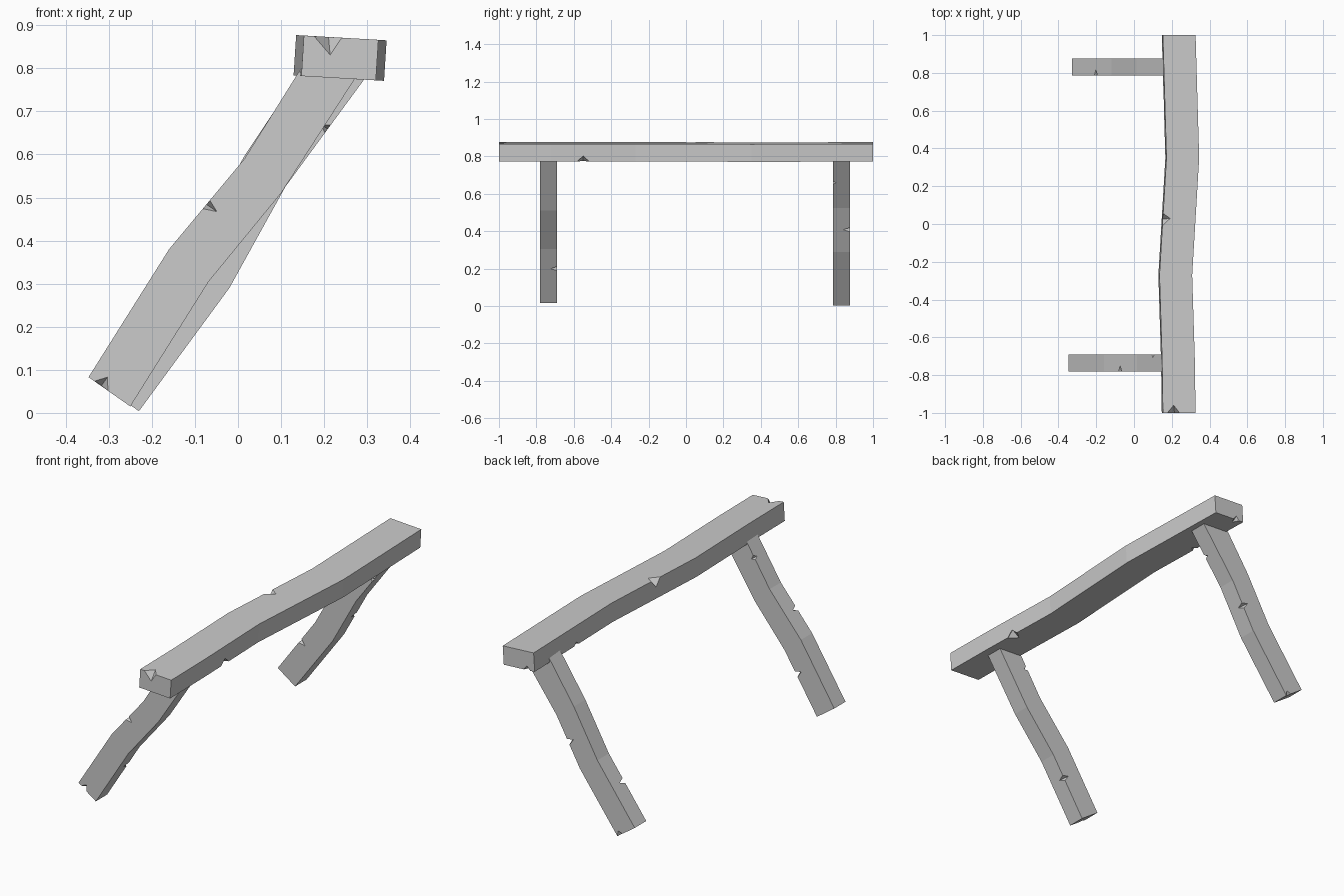
import bpy, bmesh
from mathutils import Vector

cube = bpy.data.objects.get("Cube")
if cube:
    bpy.data.objects.remove(cube, do_unlink=True)

grey = bpy.data.materials.new("pale grey wood")
grey.use_nodes = True
grey.diffuse_color = (0.6, 0.6, 0.6, 1)
grey.node_tree.nodes["Principled BSDF"].inputs["Base Color"].default_value = (0.6, 0.6, 0.6, 1)


def add_object(name, bm):
    bmesh.ops.recalc_face_normals(bm, faces=bm.faces)
    mesh = bpy.data.meshes.new(name)
    bm.to_mesh(mesh)
    bm.free()
    mesh.materials.append(grey)
    obj = bpy.data.objects.new(name, mesh)
    bpy.context.collection.objects.link(obj)
    return obj


def timber(name, rings):
    """Skin a list of four-cornered rings into a bent timber."""
    bm = bmesh.new()
    loops = [[bm.verts.new(p) for p in ring] for ring in rings]
    for a, b in zip(loops, loops[1:]):
        for i in range(4):
            j = (i + 1) % 4
            bm.faces.new((a[i], a[j], b[j], b[i]))
    bm.faces.new(loops[0])
    bm.faces.new(loops[-1])
    return add_object(name, bm)


def chip(obj, notches):
    """Cut pointed chips: each is a centre and three half-axes of an octahedron."""
    bm = bmesh.new()
    for centre, *axes in notches:
        c = Vector(centre)
        tips = [bm.verts.new(c + s * Vector(a)) for a in axes for s in (1, -1)]
        for x in tips[0:2]:
            for y in tips[2:4]:
                for z in tips[4:6]:
                    bm.faces.new((x, y, z))
    cutter = add_object(obj.name + "_chips", bm)
    cutter.hide_render = True
    mod = obj.modifiers.new("chips", "BOOLEAN")
    mod.operation = "DIFFERENCE"
    mod.solver = "EXACT"
    mod.object = cutter
    bpy.context.view_layer.objects.active = obj
    bpy.ops.object.modifier_apply(modifier=mod.name)
    bpy.data.objects.remove(cutter, do_unlink=True)


# Top beam: slightly tilted section, swaying sideways along its length
section = [(0.153, 0.876), (0.326, 0.866), (0.32, 0.772), (0.147, 0.782)]
sway = [(-1, 0), (-0.72, -0.004), (-0.27, -0.018), (0.35, 0.019), (1, 0)]
beam = timber("top_beam", [[(x + s, y, z - 0.06 * s) for x, z in section] for y, s in sway])
chip(beam, [
    ((0.21, -1, 0.874), (0.033, 0, 0), (0, 0.042, 0), (-0.004, 0, 0.043)),
    ((0.15, 0.025, 0.877), (0, 0.035, 0), (0.045, 0.005, 0), (0, 0, 0.04)),
    ((0.308, -0.55, 0.772), (0, 0.035, 0), (0.045, 0, 0), (0, 0, 0.033)),
    ((0.19, 1, 0.78), (0.018, 0, 0), (0, 0.03, 0), (0, 0, 0.02)),
    ((0.156, 0.65, 0.782), (0, 0.02, 0), (0.03, 0, 0), (0, 0, 0.016)),
])


# Legs: crooked side outlines extruded through the thickness
def leg(name, y0, y1, left, right):
    return timber(name, [[(a[0], y0, a[1]), (b[0], y0, b[1]), (b[0], y1, b[1]), (a[0], y1, a[1])]
                         for a, b in zip(left, right)])


def edge_chip(x, y, z, size, depth):
    """A chip on a long leg edge, running with the slope of the leg."""
    return ((x, y, z), (0.57 * size, 0, 0.82 * size), (0, depth, 0), (0.82 * depth, 0, -0.57 * depth))


front_leg = leg("front_leg", -0.78, -0.69,
                [(-0.347, 0.083), (-0.16, 0.38), (0.015, 0.59), (0.165, 0.83)],
                [(-0.25, 0.015), (-0.068, 0.305), (0.1, 0.51), (0.287, 0.8)])
chip(front_leg, [
    edge_chip(-0.076, -0.78, 0.486, 0.014, 0.033),
    edge_chip(0.1, -0.69, 0.727, 0.012, 0.02),
    edge_chip(-0.135, -0.69, 0.2, 0.014, 0.033),
    ((-0.317, -0.78, 0.063), (0.015, 0, -0.011), (0, 0.03, 0), (0.014, 0, 0.02)),
])

back_leg = leg("back_leg", 0.785, 0.877,
               [(-0.327, 0.072), (-0.118, 0.358), (0.014, 0.595), (0.17, 0.83)],
               [(-0.23, 0.004), (-0.02, 0.29), (0.11, 0.525), (0.312, 0.8)])
chip(back_leg, [
    edge_chip(0.045, 0.877, 0.408, 0.014, 0.036),
    edge_chip(0.208, 0.785, 0.659, 0.011, 0.018),
    edge_chip(-0.202, 0.785, 0.243, 0.014, 0.033),
    ((-0.245, 0.877, 0.014), (0.014, 0, -0.01), (0, 0.025, 0), (0.012, 0, 0.018)),
])
